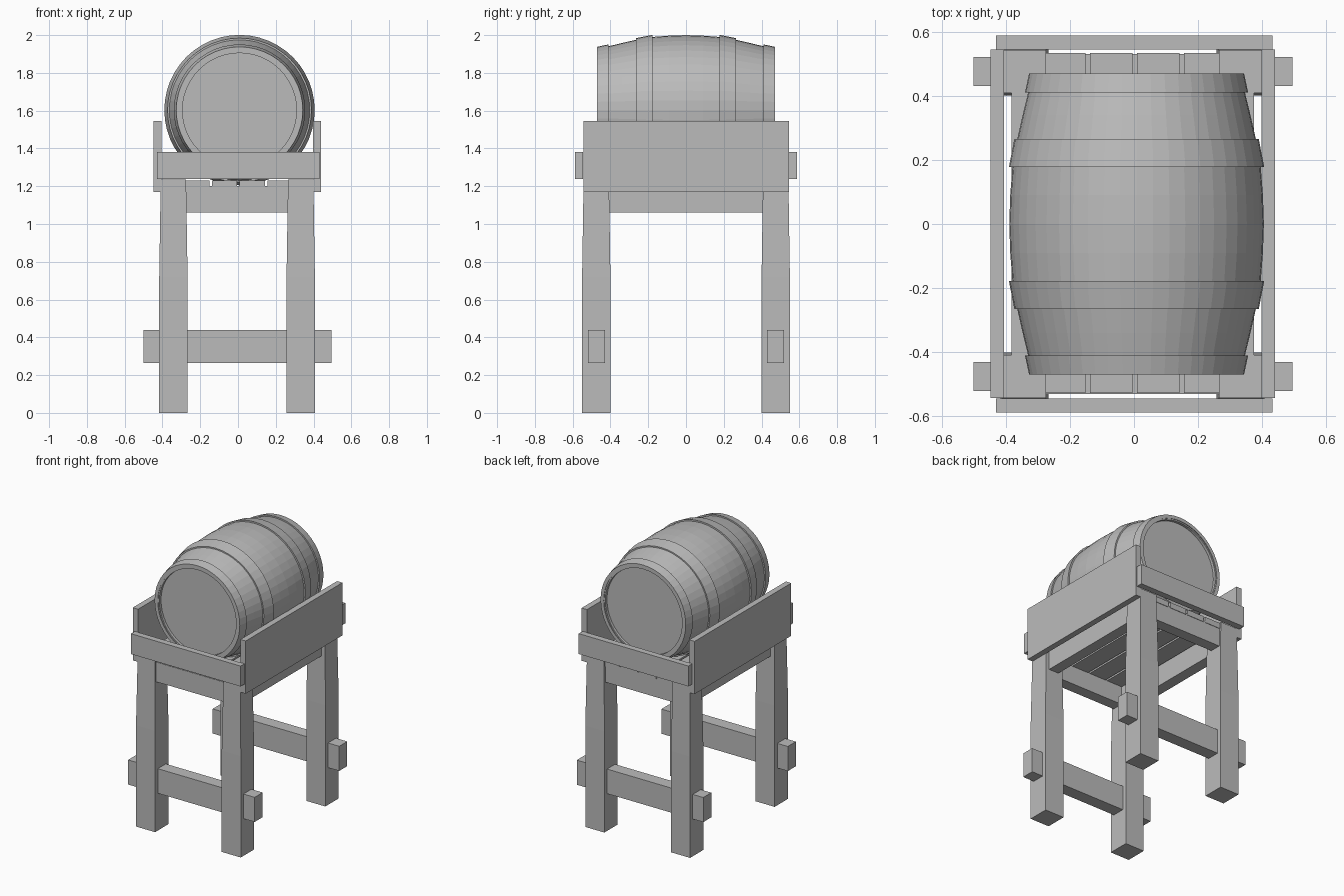
import bpy, bmesh, math

if "Cube" in bpy.data.objects:
    bpy.data.objects.remove(bpy.data.objects["Cube"])

mat = bpy.data.materials.new("plain grey")
mat.diffuse_color = (0.5, 0.5, 0.5, 1)
mat.use_nodes = True
mat.node_tree.nodes["Principled BSDF"].inputs["Base Color"].default_value = mat.diffuse_color


def finish(name, bm):
    bmesh.ops.recalc_face_normals(bm, faces=bm.faces[:])
    me = bpy.data.meshes.new(name)
    bm.to_mesh(me)
    bm.free()
    me.materials.append(mat)
    ob = bpy.data.objects.new(name, me)
    bpy.context.collection.objects.link(ob)
    return ob


def box(name, x, y, z):
    """Box from (min, max) ranges."""
    bm = bmesh.new()
    bmesh.ops.create_cube(bm, size=1)
    for v in bm.verts:
        v.co = [(r[0] + r[1]) / 2 + c * (r[1] - r[0]) for c, r in zip(v.co, (x, y, z))]
    return finish(name, bm)


def lathe(name, profile, cx, cz, n=48, closed=False):
    """Revolve (y, radius) points round a y axis; cap open ends."""
    bm = bmesh.new()
    rings = []
    for y, r in profile:
        rings.append([bm.verts.new((cx + r * math.cos(2 * math.pi * i / n), y,
                                    cz + r * math.sin(2 * math.pi * i / n))) for i in range(n)])
    pairs = list(zip(rings, rings[1:]))
    if closed:
        pairs.append((rings[-1], rings[0]))
    for a, b in pairs:
        for i in range(n):
            j = (i + 1) % n
            bm.faces.new((a[i], a[j], b[j], b[i]))
    if not closed:
        bm.faces.new(rings[0])
        bm.faces.new(rings[-1])
    return finish(name, bm)


# barrel with recessed heads
CX, CZ = 0.008, 1.603
half = [(0.0, 0.397), (0.09, 0.394), (0.18, 0.387), (0.265, 0.372),
        (0.34, 0.355), (0.41, 0.338), (0.464, 0.326), (0.464, 0.302), (0.445, 0.302)]
lathe("barrel", [(-y, r) for y, r in half[:0:-1]] + half, CX, CZ)

# hoops
for s, side in ((-1, "front"), (1, "back")):
    for part, y0, r0, y1, r1 in (("inner_hoop", 0.178, 0.398, 0.265, 0.381),
                                 ("end_hoop", 0.41, 0.348, 0.47, 0.335)):
        lathe(f"{side}_{part}", [(s * y0, r0), (s * y1, r1), (s * y1, r1 - 0.025),
                                 (s * y0, r0 - 0.025)], CX, CZ, closed=True)

# legs, straight below and tapering towards the top
for sx in (-1, 1):
    for sy in (-1, 1):
        bm = bmesh.new()
        rings = []
        for z, w in ((0, 0.075), (0.72, 0.075), (1.235, 0.067)):
            cx, cy = sx * 0.337 - 0.005, sy * 0.475
            rings.append([bm.verts.new((cx + a * w, cy + b * w, z))
                          for a, b in ((-1, -1), (1, -1), (1, 1), (-1, 1))])
        for a, b in zip(rings, rings[1:]):
            for i in range(4):
                j = (i + 1) % 4
                bm.faces.new((a[i], a[j], b[j], b[i]))
        bm.faces.new(rings[0])
        bm.faces.new(rings[-1])
        finish("leg", bm)

# stretchers, aprons and end rails at front and back
for s, side in ((-1, "front"), (1, "back")):
    def yr(a, b):
        return tuple(sorted((s * a, s * b)))
    box(side + "_stretcher", (-0.5, 0.495), yr(0.43, 0.52), (0.265, 0.44))
    box(side + "_apron", (-0.29, 0.28), yr(0.45, 0.53), (1.06, 1.20))
    box(side + "_rail", (-0.43, 0.432), yr(0.544, 0.588), (1.237, 1.382))

# side boards and side aprons
for s, side in ((-1, "left"), (1, "right")):
    def xr(a, b):
        return tuple(sorted((s * a - 0.004, s * b - 0.004)))
    box(side + "_board", xr(0.402, 0.444), (-0.542, 0.544), (1.17, 1.545))
    box(side + "_apron", xr(0.30, 0.378), (-0.41, 0.41), (1.06, 1.235))

# bed slats under the barrel
for i in range(4):
    x = -0.284 + i * 0.1465
    box("bed_slat", (x, x + 0.133), (-0.527, 0.533), (1.19, 1.23))
